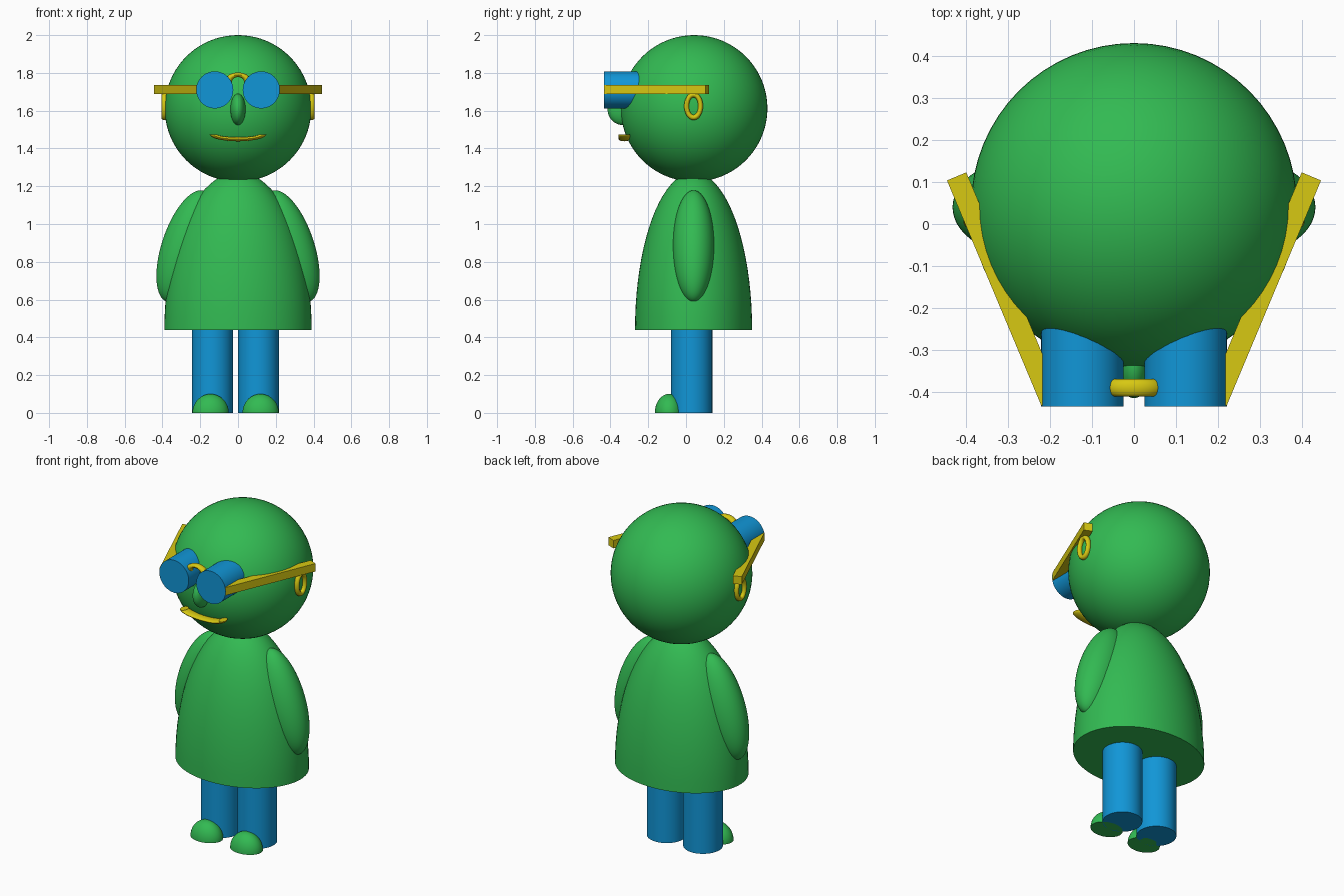
import bpy, bmesh
from math import sin, cos, pi, radians, atan2
from mathutils import Matrix, Vector

if "Cube" in bpy.data.objects:
    bpy.data.objects.remove(bpy.data.objects["Cube"])


def material(name, rgb):
    m = bpy.data.materials.new(name)
    m.diffuse_color = (*rgb, 1)
    m.use_nodes = True
    m.node_tree.nodes["Principled BSDF"].inputs["Base Color"].default_value = m.diffuse_color
    return m


GREEN = material("green", (0.032, 0.491, 0.085))
BLUE = material("blue", (0.0056, 0.305, 0.68))
YELLOW = material("yellow", (0.68, 0.578, 0.006))


def finish(name, bm, mat, loc=(0, 0, 0), rot=(0, 0, 0)):
    bmesh.ops.recalc_face_normals(bm, faces=bm.faces)
    me = bpy.data.meshes.new(name)
    bm.to_mesh(me)
    bm.free()
    ob = bpy.data.objects.new(name, me)
    bpy.context.collection.objects.link(ob)
    ob.location, ob.rotation_euler = loc, rot
    me.materials.append(mat)
    bpy.ops.object.select_all(action='DESELECT')
    ob.select_set(True)
    bpy.context.view_layer.objects.active = ob
    bpy.ops.object.shade_smooth_by_angle(angle=radians(35))
    return ob


def ellipsoid(name, mat, loc, radii, rot=(0, 0, 0), half=False):
    """Scaled sphere; half keeps the upper dome with a flat base."""
    bm = bmesh.new()
    bmesh.ops.create_uvsphere(bm, u_segments=64, v_segments=40, radius=1)
    if half:
        bmesh.ops.bisect_plane(bm, geom=bm.verts[:] + bm.edges[:] + bm.faces[:], dist=1e-5,
                               plane_co=(0, 0, 0), plane_no=(0, 0, 1), clear_inner=True)
        bmesh.ops.holes_fill(bm, edges=[e for e in bm.edges if e.is_boundary], sides=0)
    bmesh.ops.scale(bm, vec=radii, verts=bm.verts)
    return finish(name, bm, mat, loc, rot)


def cylinder(name, mat, loc, radius, depth, rot=(0, 0, 0)):
    bm = bmesh.new()
    bmesh.ops.create_cone(bm, cap_ends=True, segments=64, radius1=radius, radius2=radius, depth=depth)
    return finish(name, bm, mat, loc, rot)


def ring(name, mat, loc, mid, tube, depth, start=0, sweep=2 * pi, rot=(0, 0, 0)):
    """Elliptical ring or arc in the xz plane; mid and tube are (x, z) radii."""
    bm = bmesh.new()
    n, k = 48, 16
    closed = sweep > 6.28
    rows = []
    for i in range(n if closed else n + 1):
        a = start + sweep * i / n
        row = []
        for j in range(k):
            b = 2 * pi * j / k
            row.append(bm.verts.new(((mid[0] + tube[0] * cos(b)) * cos(a), depth * sin(b),
                                     (mid[1] + tube[1] * cos(b)) * sin(a))))
        rows.append(row)
    for i in range(n):
        r, s = rows[i], rows[(i + 1) % len(rows)]
        for j in range(k):
            q = (j + 1) % k
            bm.faces.new((r[j], r[q], s[q], s[j]))
    if not closed:
        bm.faces.new(rows[0])
        bm.faces.new(rows[-1])
    return finish(name, bm, mat, loc, rot)


# Head, nose and dome-shaped coat
ellipsoid("head", GREEN, (0, 0.043, 1.612), (0.388, 0.388, 0.388))
ellipsoid("nose", GREEN, (0, -0.335, 1.607), (0.04, 0.08, 0.083))
ellipsoid("coat", GREEN, (0, 0.04, 0.44), (0.39, 0.31, 0.834), half=True)

# Smile and glasses bridge
ring("mouth", YELLOW, (0, -0.327, 1.475), (0.13, 0.026), (0.02, 0.011), 0.03, pi, pi)
ring("glasses_bridge", YELLOW, (0, -0.39, 1.75), (0.053, 0.04), (0.02, 0.012), 0.021, 0, pi)

# Legs and toes, slightly off centre
for side, leg_x, foot_x in (("left", -0.135, -0.145), ("right", 0.108, 0.12)):
    cylinder(side + "_leg", BLUE, (leg_x, 0.03, 0.23), 0.109, 0.46)
    ellipsoid(side + "_foot", GREEN, (foot_x, -0.09, 0), (0.096, 0.075, 0.1), half=True)

# Paired parts
for side, s in (("left", -1), ("right", 1)):
    ellipsoid(side + "_arm", GREEN, (s * 0.278, 0.04, 0.882), (0.125, 0.11, 0.31),
              (0, -s * radians(18.5), 0))
    cylinder(side + "_lens", BLUE, (s * 0.123, -0.337, 1.71), 0.098, 0.195, (pi / 2, 0, 0))
    ring(side + "_earring", YELLOW, (s * 0.39, 0.04, 1.624), (0.037, 0.06), (0.013, 0.014), 0.016,
         rot=(0, 0, pi / 2))
    # Temple bar running back from the lens
    bm = bmesh.new()
    bmesh.ops.create_cube(bm, size=1)
    bmesh.ops.scale(bm, vec=(0.05, 0.582, 0.048), verts=bm.verts)
    finish(side + "_temple", bm, YELLOW, (s * 0.31, -0.155, 1.711),
           (0, 0, -s * atan2(0.225, 0.537)))
